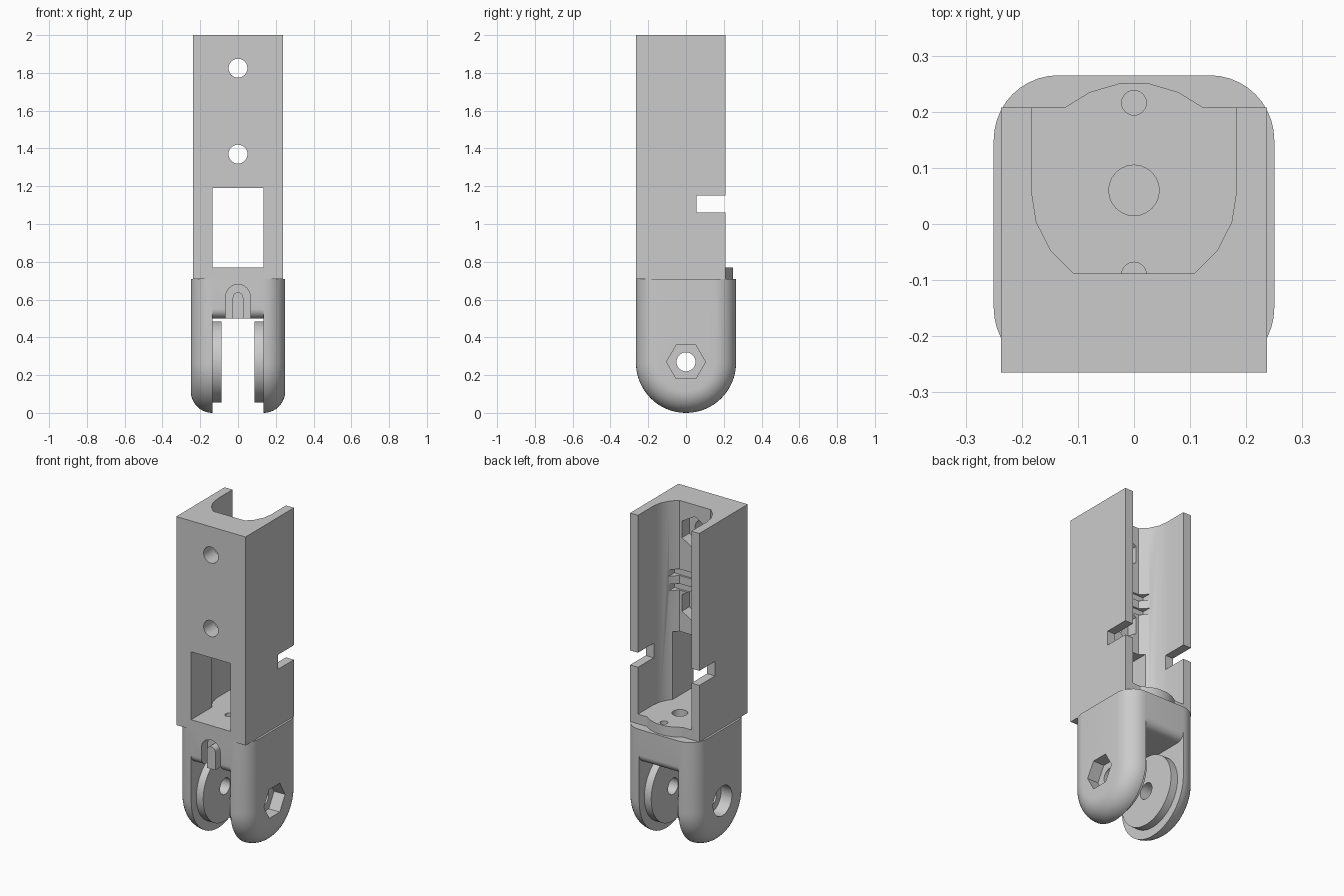
import bpy, bmesh, math
from math import sin, cos, pi, radians

if "Cube" in bpy.data.objects:
    bpy.data.objects.remove(bpy.data.objects["Cube"], do_unlink=True)

GREY = (0.6, 0.6, 0.6, 1.0)
mat = bpy.data.materials.new("plain_grey")
mat.use_nodes = True
mat.diffuse_color = GREY
mat.node_tree.nodes["Principled BSDF"].inputs["Base Color"].default_value = GREY


def finish(name, bm):
    bmesh.ops.recalc_face_normals(bm, faces=bm.faces[:])
    me = bpy.data.meshes.new(name)
    bm.to_mesh(me)
    bm.free()
    me.materials.append(mat)
    ob = bpy.data.objects.new(name, me)
    bpy.context.collection.objects.link(ob)
    return ob


def loft(name, rings):
    """Closed solid through a list of equal-sized rings of points."""
    bm = bmesh.new()
    vs = [[bm.verts.new(p) for p in r] for r in rings]
    n = len(rings[0])
    for a, b in zip(vs, vs[1:]):
        for i in range(n):
            j = (i + 1) % n
            bm.faces.new((a[i], a[j], b[j], b[i]))
    bm.faces.new(vs[0][::-1])
    bm.faces.new(vs[-1])
    return finish(name, bm)


def prism(name, axis, pts, a, b):
    """Extrude a 2D outline along an axis: x uses (y,z), y uses (x,z), z uses (x,y)."""
    place = {"x": lambda u, v, w: (w, u, v),
             "y": lambda u, v, w: (u, w, v),
             "z": lambda u, v, w: (u, v, w)}[axis]
    return loft(name, [[place(u, v, w) for u, v in pts] for w in (a, b)])


def rect(u0, u1, v0, v1):
    return [(u0, v0), (u1, v0), (u1, v1), (u0, v1)]


def arc(cu, cv, r, a0, a1, n):
    return [(cu + r * cos(radians(a0 + (a1 - a0) * i / n)),
             cv + r * sin(radians(a0 + (a1 - a0) * i / n))) for i in range(n + 1)]


def circle(cu, cv, r, n=32, start=0):
    return arc(cu, cv, r, start, start + 360, n)[:-1]


def cut(ob, cutters):
    """Subtract each cutter from the object and apply it."""
    bpy.context.view_layer.objects.active = ob
    for c in cutters:
        c.hide_render = True
        m = ob.modifiers.new("cut", "BOOLEAN")
        m.operation = "DIFFERENCE"
        m.solver = "EXACT"
        m.object = c
        bpy.ops.object.modifier_apply(modifier=m.name)


PIVOT = 0.27   # bolt height
TOP = 0.71     # top of the fork
FLOOR = 0.77   # floor of the channel

# Upper channel and its lip at the back of the floor
channel = prism("channel", "z", rect(-0.237, 0.237, -0.265, 0.208), TOP, 2.0)
lip_half = [(0.123, 0.208), (0.079, 0.235), (0.028, 0.25)]
lip = prism("floor_lip", "z", lip_half + [(-x, y) for x, y in lip_half[::-1]], TOP, FLOOR)

cavity = [(-0.183, 0.4)] + arc(0, 0.06, 0.183, 180, 234, 3) \
    + arc(0, 0.06, 0.183, 306, 360, 3) + [(0.183, 0.4)]
channel_cutters = [
    prism("cavity_cutter", "z", cavity, FLOOR, 2.2),
    prism("window_cutter", "y", rect(-0.135, 0.135, FLOOR, 1.19), -0.4, 0.0),
    prism("side_notch_cutter", "x", rect(0.055, 0.4, 1.06, 1.15), -0.4, 0.4),
]
for z in (1.37, 1.825):     # screw holes with nut pockets inside
    channel_cutters += [
        prism("screw_cutter", "y", circle(0, z, 0.05), -0.4, 0.0),
        prism("nut_cutter", "y", circle(0, z, 0.103, 6, 30), -0.16, 0.0)]
for z in (1.465, 1.555):    # shallow slits in the rounded inner corners
    channel_cutters.append(
        prism("slit_cutter", "z", rect(-0.15, 0.15, -0.1, 0.05), z - 0.02, z + 0.02))
cut(channel, channel_cutters)

# Lower fork: rounded outline in side view, shrinking towards both outer sides
R, ROUND, STEPS = 0.265, 0.115, 10
sections = [(0.135 + ROUND * sin(t), R - ROUND * (1 - cos(t)))
            for t in (pi / 2 * i / STEPS for i in range(STEPS + 1))]
sections = [(-x, r) for x, r in sections[::-1]] + sections
fork = loft("fork", [[(x, y, z) for y, z in
                      [(r, TOP)] + arc(0, R, r, 0, -180, 32) + [(-r, TOP)]]
                     for x, r in sections])

# Slot with rounded front and back edges on its roof
slot = [(-0.4, -0.1), (-0.4, 0.55)] + arc(-0.215, 0.55, 0.05, 180, 270, 8) \
    + arc(0.215, 0.55, 0.05, 270, 360, 8) + [(0.4, 0.55), (0.4, -0.1)]
slot_cutter = prism("slot_cutter", "x", slot, -0.135, 0.135)
arch_cutter = prism("arch_cutter", "y",
                    [(-0.065, 0.45), (0.065, 0.45)] + arc(0, 0.615, 0.065, 0, 180, 16),
                    -0.4, -0.205)
bolt_cutter = prism("bolt_cutter", "x", circle(0, PIVOT, 0.05), -0.4, 0.4)
hex_cutter = prism("hex_cutter", "x", circle(0, PIVOT, 0.103, 6), 0.175, 0.4)
head_cutter = prism("head_cutter", "x", circle(0, PIVOT, 0.092), -0.4, -0.175)
floor_cutters = [prism("floor_cutter", "z", circle(0, y, r, 24), 0.6, 0.9)
                 for y, r in ((0.06, 0.045), (0.216, 0.022), (-0.09, 0.022))]
cut(fork, [slot_cutter, arch_cutter, bolt_cutter, hex_cutter, head_cutter] + floor_cutters)
cut(channel, floor_cutters)
cut(lip, floor_cutters[1:2])

# Pivot discs on the inner faces of the fork
discs = []
for side, s in (("left", 1), ("right", -1)):
    d = prism(side + "_pivot_disc", "x", circle(0, PIVOT, 0.215, 48), s * 0.088, s * 0.14)
    cut(d, [bolt_cutter])
    discs.append(d)

# Small post standing in the arched recess
post = prism("cord_post", "y",
             [(-0.028, 0.5), (0.028, 0.5)] + arc(0, 0.61, 0.028, 0, 180, 10),
             -0.262, -0.19)

# Remove the cutters and shade the parts
parts = [channel, lip, fork, post] + discs
for ob in [o for o in bpy.data.objects if "_cutter" in o.name]:
    bpy.data.objects.remove(ob, do_unlink=True)
bpy.ops.object.select_all(action="DESELECT")
for ob in parts:
    ob.select_set(True)
bpy.context.view_layer.objects.active = channel
bpy.ops.object.shade_smooth_by_angle(angle=radians(30))
